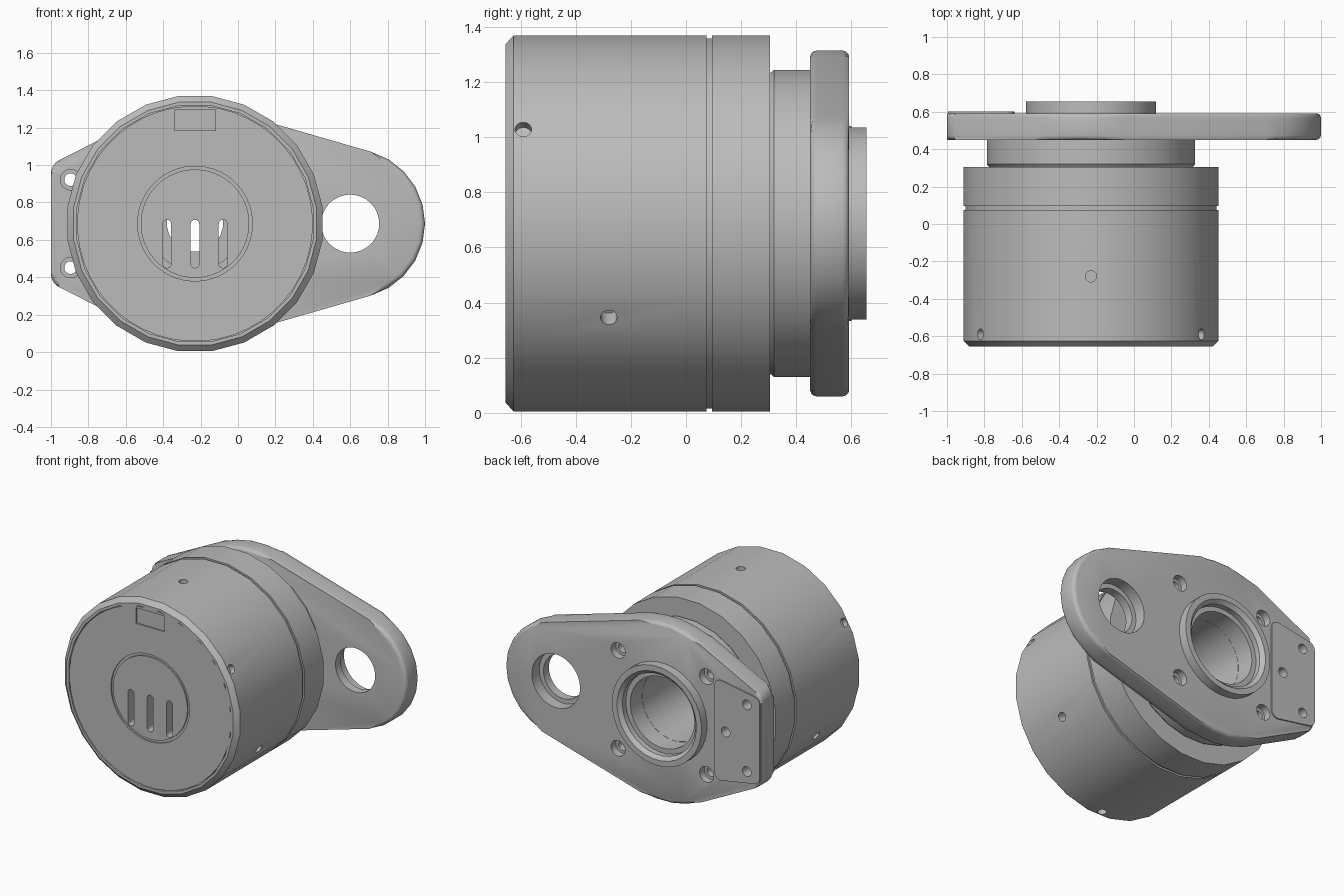
import bpy, bmesh
from math import sin, cos, pi, radians
from mathutils import Matrix, Vector

if "Cube" in bpy.data.objects:
    bpy.data.objects.remove(bpy.data.objects["Cube"], do_unlink=True)

AX, AZ = -0.23, 0.687          # main axis, running along y
grey = bpy.data.materials.new("machined_grey")
grey.use_nodes = True
grey.diffuse_color = (0.5, 0.5, 0.5, 1)
grey.node_tree.nodes["Principled BSDF"].inputs["Base Color"].default_value = (0.5, 0.5, 0.5, 1)


def along_y(x=AX, z=AZ):
    return Matrix.Translation((x, 0, z)) @ Matrix.Rotation(-pi / 2, 4, 'X')


def radial(y, degrees):
    return Matrix.Translation((AX, y, AZ)) @ Matrix.Rotation(pi / 2 - radians(degrees), 4, 'Y')


def add_lathe(bm, profile, matrix, n):
    """Revolve a closed (radius, height) loop about the local z axis."""
    rings = []
    for i in range(n):
        a = 2 * pi * (i + 0.5) / n
        rings.append([bm.verts.new(matrix @ Vector((r * cos(a), r * sin(a), h))) for r, h in profile])
    m = len(profile)
    for i in range(n):
        p, q = rings[i], rings[(i + 1) % n]
        for j in range(m):
            k = (j + 1) % m
            if profile[j][0] > 0 or profile[k][0] > 0:
                bm.faces.new((p[j], p[k], q[k], q[j]))


def add_prism(bm, outline, y0, y1):
    """Extrude an (x, z) outline from y0 to y1."""
    a = [bm.verts.new((x, y0, z)) for x, z in outline]
    b = [bm.verts.new((x, y1, z)) for x, z in outline]
    bm.faces.new(a)
    bm.faces.new(b)
    for i in range(len(a)):
        j = (i + 1) % len(a)
        bm.faces.new((a[i], a[j], b[j], b[i]))


def finish(name, bm):
    bmesh.ops.remove_doubles(bm, verts=bm.verts, dist=1e-5)
    bmesh.ops.recalc_face_normals(bm, faces=bm.faces)
    mesh = bpy.data.meshes.new(name)
    bm.to_mesh(mesh)
    bm.free()
    mesh.materials.append(grey)
    obj = bpy.data.objects.new(name, mesh)
    bpy.context.collection.objects.link(obj)
    return obj


def lathe(name, profile, n):
    bm = bmesh.new()
    add_lathe(bm, profile, along_y(), n)
    return finish(name, bm)


def drill(bm, matrix, *steps, n=20):
    """Stepped round cutter: each step is (radius, start, end)."""
    prof = [(0, steps[0][1])]
    for r, h0, h1 in steps:
        prof += [(r, h0), (r, h1)]
    add_lathe(bm, prof + [(0, steps[-1][2])], matrix, n)


def cut(obj, bm):
    cutter = finish("cutter", bm)
    cutter.hide_render = True
    mod = obj.modifiers.new("holes", 'BOOLEAN')
    mod.operation, mod.solver, mod.object = 'DIFFERENCE', 'EXACT', cutter
    deps = bpy.context.evaluated_depsgraph_get()
    mesh = bpy.data.meshes.new_from_object(obj.evaluated_get(deps))
    obj.modifiers.clear()
    obj.data = mesh
    bpy.data.objects.remove(cutter, do_unlink=True)


def arc(cx, cz, r, a0, a1, n):
    return [(cx + r * cos(radians(a0 + (a1 - a0) * i / n)),
             cz + r * sin(radians(a0 + (a1 - a0) * i / n))) for i in range(n + 1)]


# Housing: chamfered drum, groove, rear collar, neck and hollow core
housing = lathe("housing", [
    (0.637, -0.655), (0.655, -0.655), (0.688, -0.625), (0.688, 0.075), (0.676, 0.075),
    (0.676, 0.095), (0.688, 0.095), (0.688, 0.305), (0.55, 0.305), (0.562, 0.32),
    (0.562, 0.46), (0.25, 0.46), (0.25, -0.1), (0.15, -0.1), (0.15, -0.15),
    (0.25, -0.15), (0.25, -0.58), (0.637, -0.58)], 24)
bm = bmesh.new()
for side in range(3):
    drill(bm, radial(-0.59, 30 + 120 * side), (0.03, 0.645, 0.8))
    drill(bm, radial(-0.28, 90 + 120 * side), (0.03, 0.6, 0.8))
cut(housing, bm)

# Front lid with ring groove, three slots and a shallow label recess
lid = lathe("front_lid", [
    (0, -0.65), (0.29, -0.65), (0.29, -0.64), (0.307, -0.64), (0.307, -0.65),
    (0.63, -0.65), (0.63, -0.575), (0, -0.575)], 48)
bm = bmesh.new()
for dx in (-0.15, 0, 0.15):
    x = AX + dx
    add_prism(bm, arc(x, 0.685, 0.023, 0, 180, 8) + arc(x, 0.473, 0.023, 180, 360, 8), -0.7, -0.5)
add_prism(bm, [(-0.34, 1.185), (-0.12, 1.185), (-0.12, 1.295), (-0.34, 1.295)], -0.7, -0.64)
cut(lid, bm)

# Mounting flange: tapered plate with rounded edges
half = arc(0.6, AZ, 0.4, 0, 74, 5) + arc(AX, AZ, 0.63, 74, 117.5, 4)
half += arc(-0.92, 0.955, 0.08, 117.5, 180, 4)
outline = half + [(x, 2 * AZ - z) for x, z in reversed(half[1:])]
bm = bmesh.new()
add_prism(bm, outline, 0.45, 0.592)
rim = [e for e in bm.edges if abs(e.verts[0].co.y - e.verts[1].co.y) < 1e-6]
bmesh.ops.bevel(bm, geom=rim, offset=0.025, segments=3, profile=0.5, affect='EDGES')
flange = finish("mounting_flange", bm)

# Bracket pad on the narrow end of the flange
pad_half = arc(-0.69, 0.99, 0.05, 0, 90, 5) + arc(-0.945, 0.945, 0.05, 90, 180, 5)
bm = bmesh.new()
add_prism(bm, pad_half + [(x, 2 * AZ - z) for x, z in reversed(pad_half)], 0.58, 0.601)
pad = finish("bracket_pad", bm)


def pad_holes(bm):
    for dz in (-0.235, 0.235):
        drill(bm, along_y(-0.895, AZ + dz), (0.055, 0.4, 0.5), (0.034, 0.5, 0.7))
    drill(bm, along_y(-0.73, AZ), (0.034, 0.5, 0.7))


bm = bmesh.new()
pad_holes(bm)
cut(pad, bm)

bm = bmesh.new()
pad_holes(bm)
drill(bm, along_y(), (0.25, 0.4, 0.7), n=48)
drill(bm, along_y(0.6), (0.155, 0.4, 0.51), (0.188, 0.51, 0.7), n=40)
for dx in (-0.345, 0.345):
    for dz in (-0.345, 0.345):
        drill(bm, along_y(AX + dx, AZ + dz), (0.034, 0.48, 0.54), (0.055, 0.54, 0.7))
cut(flange, bm)

# Rear boss with a chamfered mouth
boss = lathe("rear_boss", [
    (0.35, 0.57), (0.35, 0.655), (0.31, 0.655), (0.285, 0.63), (0.285, 0.57)], 32)

# Smooth curved surfaces, keep machined edges crisp
bpy.ops.object.select_all(action='DESELECT')
for obj in (housing, lid, flange, pad, boss):
    obj.select_set(True)
bpy.context.view_layer.objects.active = housing
bpy.ops.object.shade_smooth_by_angle(angle=radians(35))
